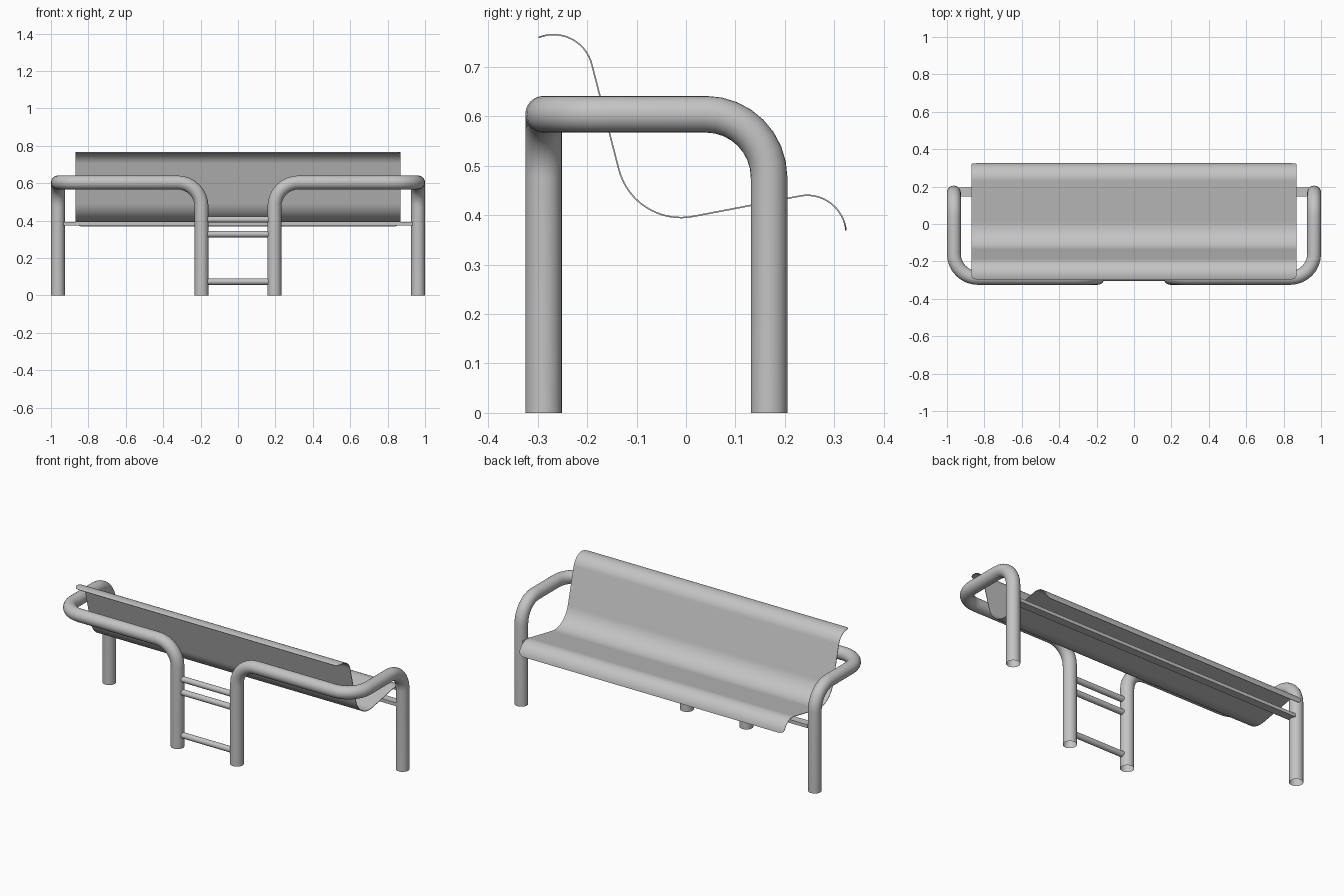
import bpy, bmesh, math
from mathutils import Vector

cube = bpy.data.objects.get("Cube")
if cube:
    bpy.data.objects.remove(cube, do_unlink=True)

GREY = (0.55, 0.55, 0.55, 1)
metal = bpy.data.materials.new("grey metal")
metal.use_nodes = True
metal.diffuse_color = GREY
metal.node_tree.nodes["Principled BSDF"].inputs["Base Color"].default_value = GREY


def activate(obj):
    bpy.ops.object.select_all(action="DESELECT")
    obj.select_set(True)
    bpy.context.view_layer.objects.active = obj


def rounded_path(corners, radius, steps=8):
    """Replace every inner right-angle corner by an arc."""
    pts = [Vector(c) for c in corners]
    path = [pts[0]]
    for a, b, c in zip(pts, pts[1:], pts[2:]):
        u, v = (a - b).normalized(), (c - b).normalized()
        centre = b + (u + v) * radius
        for i in range(steps + 1):
            t = math.pi / 2 * i / steps
            path.append(centre - v * radius * math.cos(t) - u * radius * math.sin(t))
    return path + [pts[-1]]


def tube(name, path, radius):
    """Sweep an open-ended round tube along a path."""
    curve = bpy.data.curves.new(name, "CURVE")
    curve.dimensions = "3D"
    curve.bevel_depth = radius
    curve.bevel_resolution = 10
    spline = curve.splines.new("POLY")
    spline.points.add(len(path) - 1)
    for point, co in zip(spline.points, path):
        point.co = (*co, 1)
    spline.use_smooth = True
    obj = bpy.data.objects.new(name, curve)
    bpy.context.collection.objects.link(obj)
    curve.materials.append(metal)
    activate(obj)
    bpy.ops.object.convert(target="MESH")
    bpy.ops.object.shade_smooth_by_angle(angle=math.radians(40))


# Bent tube frames: outer leg, arm, rail, inner leg
RAIL_Y, RAIL_Z, LEG_Y = -0.288, 0.604, 0.168
for side, s in (("left", 1), ("right", -1)):
    corners = [(s * 0.963, LEG_Y, 0), (s * 0.963, LEG_Y, RAIL_Z),
               (s * 0.963, RAIL_Y, RAIL_Z), (s * 0.195, RAIL_Y, RAIL_Z),
               (s * 0.195, RAIL_Y, 0)]
    tube(side + "_frame", rounded_path(corners, 0.128), 0.037)

# Rungs between the inner legs
for name, z in (("lower", 0.074), ("middle", 0.328), ("upper", 0.406)):
    tube(name + "_rung", [(-0.17, RAIL_Y, z), (0.17, RAIL_Y, z)], 0.017)

# Flat support bar under the seat
bpy.ops.mesh.primitive_cube_add(size=1, location=(0, 0.171, 0.383))
bar = bpy.context.object
bar.name = "seat_support_bar"
bar.scale = (1.87, 0.048, 0.02)
bar.data.materials.append(metal)


# Seat sheet: three tangent arcs joined by straight runs
def arc(y, z, r, start, end, steps=18):
    angles = [math.radians(start + (end - start) * i / steps) for i in range(steps + 1)]
    return [(y + r * math.cos(a), z + r * math.sin(a)) for a in angles]


profile = (arc(-0.268, 0.685, 0.08, 112, 14.5)
           + arc(-0.01, 0.525, 0.13, 194.5, 280.8)
           + arc(0.245, 0.361, 0.079, 100.8, 6))

lengths = [0]
for p, q in zip(profile, profile[1:]):
    lengths.append(lengths[-1] + math.dist(p, q))

HALF, CORNER = 0.87, 0.03
bm = bmesh.new()
rows = []
for (y, z), d in zip(profile, lengths):
    gap = max(0, CORNER - min(d, lengths[-1] - d))
    half = HALF - CORNER + math.sqrt(CORNER ** 2 - gap ** 2)
    rows.append([bm.verts.new((x, y, z)) for x in (-half, half)])
for (a, b), (c, d) in zip(rows, rows[1:]):
    bm.faces.new((a, c, d, b))
bmesh.ops.recalc_face_normals(bm, faces=bm.faces)
mesh = bpy.data.meshes.new("seat_sheet")
bm.to_mesh(mesh)
bm.free()
mesh.materials.append(metal)
seat = bpy.data.objects.new("seat_sheet", mesh)
bpy.context.collection.objects.link(seat)
solid = seat.modifiers.new("thickness", "SOLIDIFY")
solid.thickness = 0.003
solid.offset = 0
activate(seat)
bpy.ops.object.modifier_apply(modifier="thickness")
bpy.ops.object.shade_smooth_by_angle(angle=math.radians(40))
